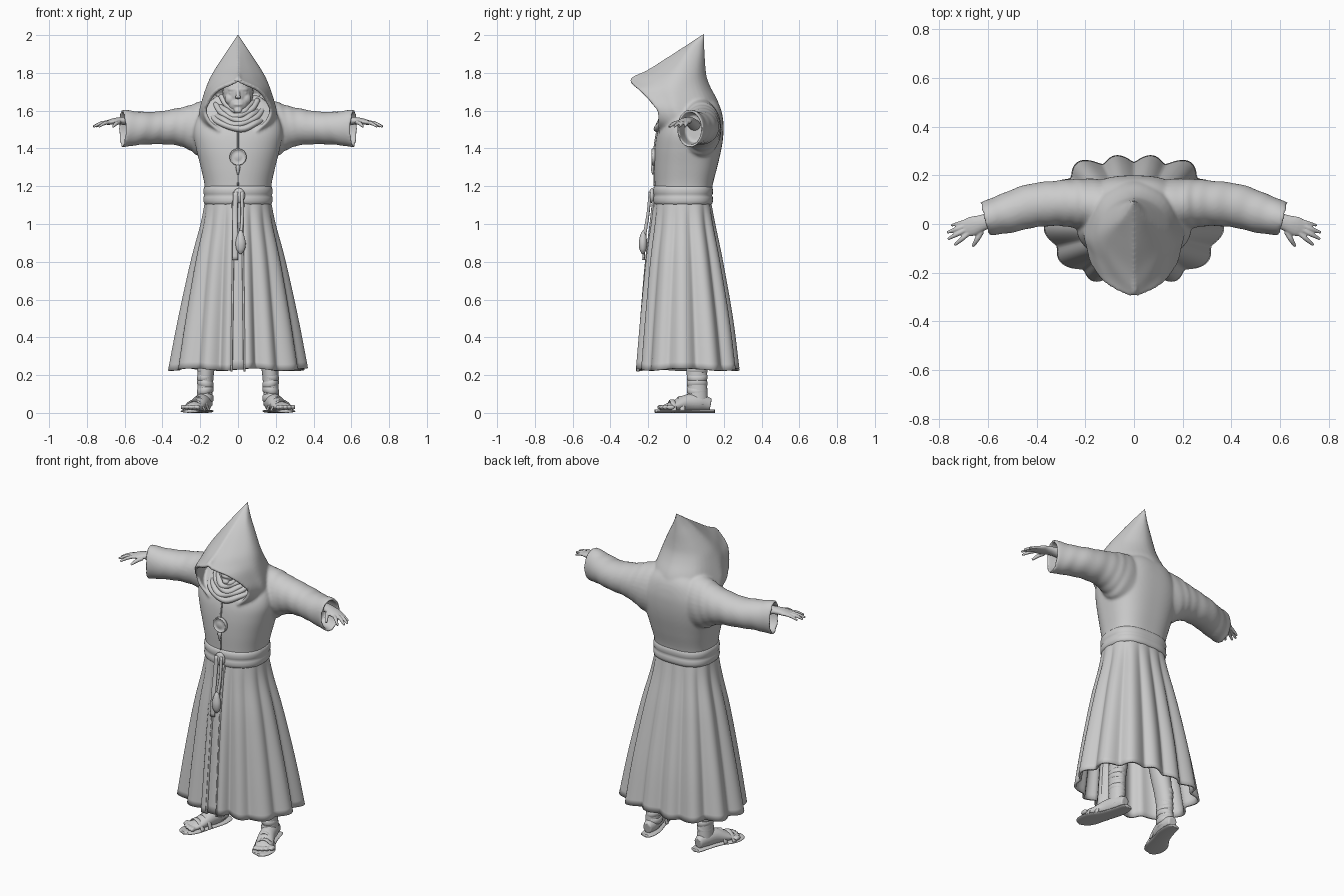
import bpy, bmesh, math
from mathutils import Vector

if "Cube" in bpy.data.objects:
    bpy.data.objects.remove(bpy.data.objects["Cube"])

CLAY = (0.6, 0.6, 0.6, 1)
mat = bpy.data.materials.new("grey clay")
mat.use_nodes = True
mat.diffuse_color = CLAY
mat.node_tree.nodes["Principled BSDF"].inputs["Base Color"].default_value = CLAY
CY = -0.02  # depth of the body's axis


def finish(name, bm):
    bmesh.ops.remove_doubles(bm, verts=bm.verts, dist=0.0002)
    bmesh.ops.recalc_face_normals(bm, faces=bm.faces)
    for f in bm.faces:
        f.smooth = True
    me = bpy.data.meshes.new(name)
    bm.to_mesh(me)
    bm.free()
    me.materials.append(mat)
    ob = bpy.data.objects.new(name, me)
    bpy.context.collection.objects.link(ob)
    return ob


def grid(name, rows, closed=True, caps=True):
    """Skin a surface over rows of points."""
    bm = bmesh.new()
    vs = [[bm.verts.new(p) for p in row] for row in rows]
    n = len(rows[0])
    for a, b in zip(vs, vs[1:]):
        for i in range(n if closed else n - 1):
            j = (i + 1) % n
            bm.faces.new((a[i], a[j], b[j], b[i]))
    if caps:
        bm.faces.new(vs[0])
        bm.faces.new(vs[-1])
    return finish(name, bm)


def spline(pts, n=6):
    """Catmull-Rom through tuples of any length."""
    p = [Vector(q) for q in pts]
    p = [p[0] * 2 - p[1]] + p + [p[-1] * 2 - p[-2]]
    out = []
    for a, b, c, d in zip(p, p[1:], p[2:], p[3:]):
        for k in range(n):
            t = k / n
            out.append(0.5 * (2 * b + (c - a) * t + (2 * a - 5 * b + 4 * c - d) * t * t
                              + (3 * b - a - 3 * c + d) * t ** 3))
    return out + [p[-2]]


def tube(name, pts, sides=16, hollow=False, ripple=0, n=6):
    """Sweep an oval; each point is x, y, z, side radius, up radius."""
    path = spline(pts, n)
    pos = [Vector(q[:3]) for q in path]
    run = pos[-1] - pos[0]
    ref = Vector((0, 1, 0)) if abs(run.z) > 0.8 * run.length else Vector((0, 0, 1))
    rows = []
    for i, q in enumerate(path):
        t = (pos[min(i + 1, len(pos) - 1)] - pos[max(i - 1, 0)]).normalized()
        side = t.cross(ref).normalized()
        up = side.cross(t)

        def ring(scale, back):
            out = []
            for k in range(sides):
                a = math.tau * k / sides
                s = scale * (1 + ripple * math.sin(i * 1.3 + 2 * math.sin(a)))
                out.append(pos[i] - t * back + side * (q[3] * s * math.cos(a)) + up * (q[4] * s * math.sin(a)))
            return out
        rows.append(ring(1, 0))
    if hollow:
        rows += [ring(0.86, 0), ring(0.75, 0.1)]
    return grid(name, rows)


def ball(name, loc, r):
    bm = bmesh.new()
    bmesh.ops.create_uvsphere(bm, u_segments=24, v_segments=14, radius=1)
    for v in bm.verts:
        v.co = Vector([v.co[i] * r[i] + loc[i] for i in range(3)])
    return finish(name, bm)


def fuse(name, obs, voxel, smooth):
    """Join solids and blend them into one skin."""
    bpy.ops.object.select_all(action='DESELECT')
    for o in obs:
        o.select_set(True)
    bpy.context.view_layer.objects.active = obs[0]
    bpy.ops.object.convert(target='MESH')
    bpy.ops.object.join()
    ob = bpy.context.view_layer.objects.active
    ob.name = name
    m = ob.modifiers.new("blend", 'REMESH')
    m.mode, m.voxel_size, m.use_smooth_shade = 'VOXEL', voxel, True
    m = ob.modifiers.new("soften", 'SMOOTH')
    m.factor, m.iterations = 0.5, smooth
    return ob


def oval(z, ax, front, back, flute=0.0, sides=196):
    """Body section: rounder in front, squarer behind, with optional pleats."""
    pts = []
    for k in range(sides):
        a = math.tau * k / sides
        c, s = math.cos(a), math.sin(a)
        b, n = (back - CY, 2.8) if s > 0 else (CY - front, 2.1)
        r = (abs(c / ax) ** n + abs(s / b) ** n) ** (-1 / n)
        pleat = math.sqrt(math.sin(7 * (a - math.pi / 2)) ** 2 + 0.03)
        r += flute * (2 * pleat - 1) * (1 + 0.25 * math.sin(3 * a))
        pts.append((r * c, CY + r * s, z + 0.3 * flute * math.cos(5 * a)))
    return pts


# Skirt: pleats deepen towards the hem
skirt_profile = [(1.13, .172, -.165, .13, .001), (1.0, .192, -.178, .15, .007), (.8, .24, -.2, .187, .012),
                 (.5, .3, -.222, .235, .018), (.23, .348, -.24, .266, .022)]
skirt = grid("skirt", [oval(*q) for q in spline(skirt_profile, 8)], caps=False)
m = skirt.modifiers.new("cloth", 'SOLIDIFY')
m.thickness = 0.012

# Upper robe: torso, sleeves and hood blended together
torso_profile = [(1.1, .172, -.162, .13), (1.2, .176, -.165, .14), (1.3, .197, -.168, .165), (1.4, .222, -.165, .188),
                 (1.48, .235, -.152, .198), (1.55, .22, -.12, .197), (1.62, .18, -.06, .18), (1.68, .11, -.04, .14)]
upper = [grid("torso", [oval(*q) for q in spline(torso_profile)])]
for s in (1, -1):
    upper.append(tube("sleeve", [(.06 * s, .06, 1.49, .12, .18), (.19 * s, .08, 1.507, .107, .15),
                                 (.25 * s, .085, 1.512, .1, .121), (.32 * s, .085, 1.514, .093, .099),
                                 (.42 * s, .075, 1.509, .09, .087),
                                 (.52 * s, .045, 1.507, .083, .088), (.615 * s, .02, 1.506, .07, .102)],
                      sides=32, hollow=True, ripple=.014))
# each level: height, rim x, rim y, half width, widest y, back y
hood_levels = [(2.008, 0, .092, 0, .092, .097), (1.94, 0, -.01, .043, .03, .097), (1.88, 0, -.105, .083, 0, .1),
               (1.82, 0, -.2, .122, -.03, .104), (1.77, 0, -.297, .15, -.05, .112),
               (1.72, .105, -.255, .17, -.05, .132), (1.66, .158, -.2, .188, -.04, .165),
               (1.6, .182, -.155, .203, -.03, .185), (1.54, .16, -.15, .207, 0, .196), (1.49, .1, -.148, .2, 0, .196)]
hood_rows = []
for z, rx, ry, w, wy, by in hood_levels:
    half = [(rx, ry, z), (rx * .35 + w * .65, ry * .5 + wy * .5, z), (w, wy, z),
            (w * .72, wy * .3 + by * .7, z), (0, by, z)]
    hood_rows.append(spline(half + [(-x, y, h) for x, y, h in half[-2::-1]], 5))
hood_rows = [list(r) for r in zip(*[spline(col, 4) for col in zip(*hood_rows)])]
for row in (hood_rows[0], hood_rows[-1]):  # keep the closed ridge on the centre line
    for p in row:
        if p.z > 1.77:
            p.x = 0
hood = grid("hood", hood_rows, closed=False, caps=False)
m = hood.modifiers.new("cloth", 'SOLIDIFY')
m.thickness = 0.02
upper.append(hood)
fuse("upper_robe", upper, 0.008, 6)

# Head with simple facial planes
face = [ball("skull", (0, -.03, 1.7), (.082, .1, .12)), ball("jaw", (0, -.07, 1.635), (.056, .06, .052)),
        ball("chin", (0, -.118, 1.6), (.022, .018, .016)), ball("brow", (0, -.1, 1.712), (.056, .03, .02)),
        tube("nose", [(0, -.118, 1.715, .009, .01), (0, -.138, 1.685, .011, .012), (0, -.146, 1.665, .016, .012)]),
        ball("lips", (0, -.12, 1.632), (.026, .014, .009)),
        ball("neck", (0, -.02, 1.58), (.06, .06, .1))]
for s in (1, -1):
    face.append(ball("cheek", (.04 * s, -.09, 1.662), (.03, .028, .032)))
    face.append(ball("eye", (.032 * s, -.106, 1.693), (.018, .014, .009)))
fuse("head", face, 0.004, 6)

# Scarf folds hanging below the chin
for i in range(5):
    w, z, y = .07 + .015 * i, 1.603 - .022 * i, -.1 - .011 * i
    tilt = .016 * (-1) ** i
    tube("scarf_fold", [(-w - .02, -.03, z + .06 + tilt, .015, .014), (-w * .75, y + .025, z + .022, .02, .016),
                        (tilt, y - .006, z - .012, .022, .018), (w * .75, y + .025, z + .022, .02, .016),
                        (w + .02, -.03, z + .06 - tilt, .015, .014)], sides=12)

# Belt: two wound bands
belt_profile = [(1.1, 0), (1.106, .006), (1.12, .009), (1.14, .008), (1.148, .004),
                (1.156, .008), (1.175, .009), (1.192, .006), (1.198, 0)]
grid("belt", [oval(z + .003, .174 + d, -.165 - d, .134 + d) for z, d in belt_profile])
ball("belt_knot", (.005, -.18, 1.15), (.032, .016, .04))

# Hanging belt ends, cord and pouch
tube("belt_end", [(-.012, -.19, 1.17, .014, .007), (-.016, -.2, 1.05, .014, .007),
                  (-.014, -.22, .93, .015, .007), (-.016, -.225, .81, .016, .007)], sides=10)
tube("cord", [(.02, -.19, 1.17, .009, .008), (.022, -.202, 1.05, .008, .008), (.016, -.22, .94, .01, .01)], sides=10)
tube("pouch", [(.014, -.222, .965, .008, .008), (.014, -.226, .94, .018, .016), (.014, -.228, .9, .027, .022),
               (.014, -.228, .865, .022, .018), (.014, -.228, .842, .006, .006)])

# Front placket with raised edges
fronts = [(q[0], q[2] - .01 * (1.13 - q[0])) for q in skirt_profile]
tube("placket", [(0, y + .003, z, .036, .014) for z, y in fronts], sides=12)
for s in (1, -1):
    tube("placket_edge", [((.022 + .014 * (1.13 - z)) * s, y - .006, z - .01, .006, .009) for z, y in fronts], sides=8)
tube("chest_seam", [(0, -.15, 1.5, .004, .006), (0, -.165, 1.41, .004, .006),
                    (0, -.167, 1.3, .004, .006), (0, -.165, 1.2, .004, .006)], sides=8)

# Round clasp with a small pendant
ring = [(.045 * math.cos(a), -.174, 1.355 + .045 * math.sin(a)) for a in [math.tau * k / 32 for k in range(32)]]
grid("clasp", [[(x * f, y + d, 1.355 + (z - 1.355) * f) for x, y, z in ring]
               for f, d in ((1, .012), (1, -.004), (.93, -.009), (.82, -.005), (.75, .0), (.4, -.006), (.05, -.008))])
tube("pendant", [(0, -.174, 1.315, .006, .006), (0, -.178, 1.3, .012, .009), (0, -.176, 1.262, .004, .004)], sides=10)

# fingers: base x, base y, tip x, tip y, radius
fingers = [(.675, .014, .752, -.006, .009), (.685, -.004, .768, -.035, .01), (.685, -.02, .765, -.062, .01),
           (.675, -.034, .737, -.087, .01), (.625, -.03, .662, -.092, .011)]
for s, side in ((1, "left"), (-1, "right")):
    # Hand and forearm
    hand = [tube("forearm", [(.5 * s, .05, 1.52, .035, .03), (.58 * s, .02, 1.543, .032, .024),
                             (.63 * s, .003, 1.546, .034, .019), (.665 * s, -.009, 1.542, .04, .016),
                             (.695 * s, -.018, 1.536, .034, .012)])]
    for bx, by, tx, ty, r in fingers:
        hand.append(tube("finger", [(bx * s, by, 1.54, r, r), ((bx + tx) / 2 * s, (by + ty) / 2, 1.533, r, r),
                                    (tx * s, ty, 1.515, r * .6, r * .6)], sides=10))
    fuse(side + "_hand", hand, 0.004, 2)

    # Leg with cloth wraps
    tube(side + "_leg", [(.1 * s, .03, .8, .07, .07), (.14 * s, .045, .45, .058, .062), (.167 * s, .056, .25, .045, .056),
                         (.174 * s, .06, .14, .041, .052), (.178 * s, .062, .04, .042, .055)], sides=24)
    for i in range(6):
        z = .085 + .035 * i
        d = .007 * (-1) ** i
        rows = [[((.173 + (.042 + h) * math.cos(a)) * s, .059 + (.053 + h) * math.sin(a),
                  z + dz + d * math.cos(a)) for a in [math.tau * k / 32 for k in range(32)]]
                for h, dz in ((-.006, -.02), (0, -.014), (.002, 0), (0, .014), (-.006, .02))]
        grid(side + "_leg_wrap", rows)

    # Foot, toes and sandal
    foot = [tube("foot", [(.172 * s, .13, .045, .026, .032), (.178 * s, .07, .055, .043, .047),
                          (.198 * s, 0, .052, .046, .044), (.224 * s, -.06, .038, .05, .028),
                          (.243 * s, -.1, .03, .05, .018)], sides=20)]
    for i in range(5):
        foot.append(ball("toe", ((.212 + .02 * i) * s, -.13 + .003 * i * i, .03), (.012, .024, .013)))
    fuse(side + "_foot", foot, 0.005, 2)
    tube(side + "_sole", [(.168 * s, .152, .009, .014, .009), (.169 * s, .14, .009, .036, .009),
                          (.177 * s, .07, .009, .047, .009), (.203 * s, -.01, .009, .05, .009),
                          (.238 * s, -.09, .009, .064, .009), (.253 * s, -.148, .009, .047, .009),
                          (.255 * s, -.165, .009, .012, .009)], sides=20)
    for x, y, w, h in ((.231, -.075, .056, .066), (.207, -.03, .052, .083)):
        tube(side + "_strap", [((x - w) * s, y - .012, .012, .014, .006), ((x - w * .6) * s, y - .008, h * .75, .014, .006),
                               (x * s, y, h, .014, .006), ((x + w * .6) * s, y + .008, h * .75, .014, .006),
                               ((x + w) * s, y + .012, .012, .014, .006)], sides=10)
